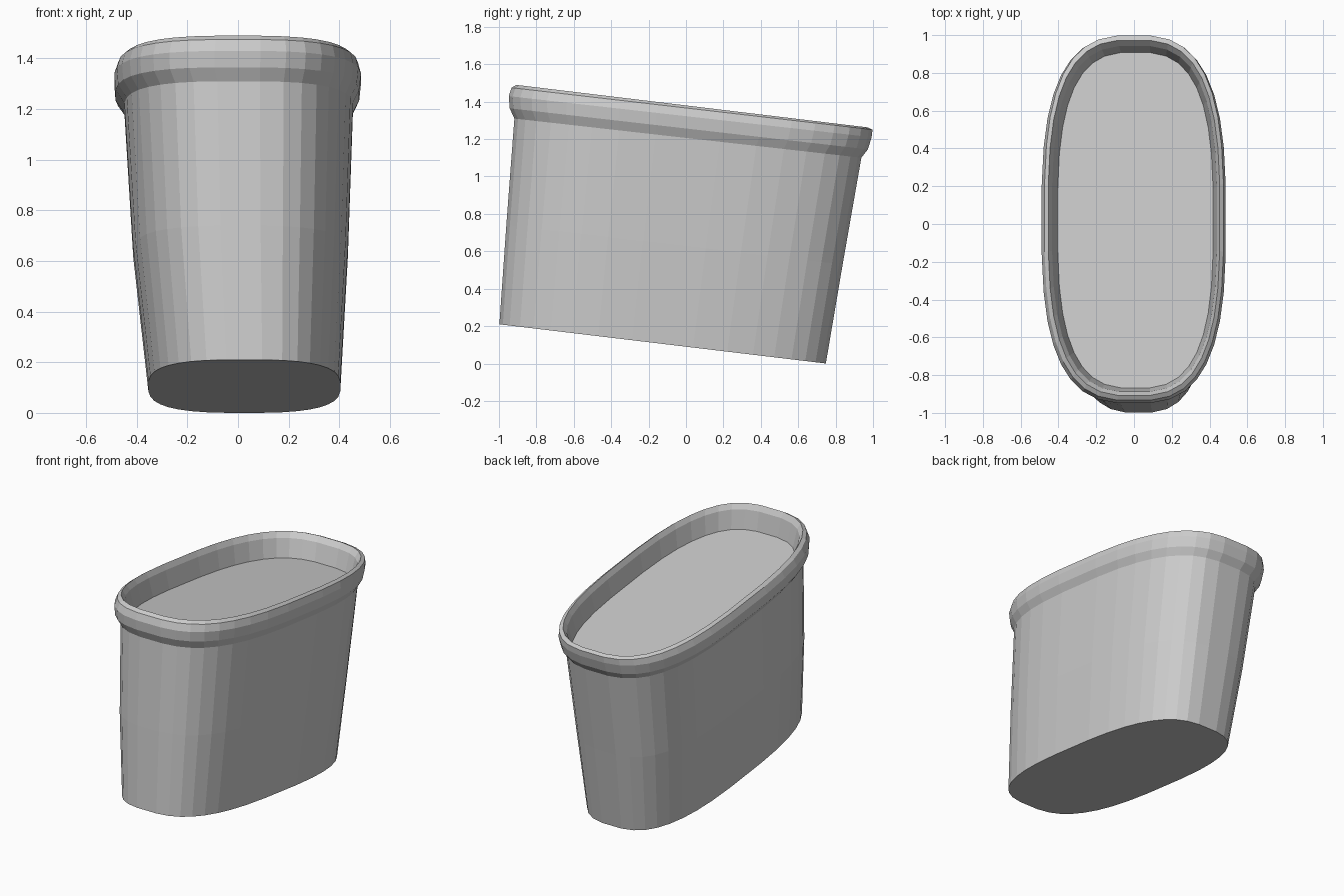
import bpy, bmesh, math

if "Cube" in bpy.data.objects:
    bpy.data.objects.remove(bpy.data.objects["Cube"])

SIDES = 36


def ring(x0, x1, y0, y1, z0, z1, n=2.9):
    """Rounded oblong loop, sloping from z0 at the front to z1 at the back."""
    pts = []
    for i in range(SIDES):
        a = 2 * math.pi * (i + 0.5) / SIDES
        c, s = math.cos(a), math.sin(a)
        u = math.copysign(abs(c) ** (2 / n), c)
        v = math.copysign(abs(s) ** (2 / n), s)
        pts.append(((x0 + x1) / 2 + u * (x1 - x0) / 2,
                    (y0 + y1) / 2 + v * (y1 - y0) / 2,
                    (z0 + z1) / 2 + v * (z1 - z0) / 2))
    return pts


def loft(name, rings, cap_start=False, cap_end=False):
    bm = bmesh.new()
    loops = [[bm.verts.new(p) for p in ring(*r)] for r in rings]
    for lo, hi in zip(loops, loops[1:]):
        for i in range(SIDES):
            j = (i + 1) % SIDES
            bm.faces.new((lo[i], lo[j], hi[j], hi[i]))
    if cap_start:
        bm.faces.new(loops[0][::-1])
    if cap_end:
        bm.faces.new(loops[-1])
    me = bpy.data.meshes.new(name)
    bm.to_mesh(me)
    bm.free()
    ob = bpy.data.objects.new(name, me)
    bpy.context.collection.objects.link(ob)
    return ob


# Tapered body with a slanted base
neck = (-0.45, 0.455, -0.92, 0.94, 1.31, 1.10)
loft("tub_body", [
    (-0.355, 0.405, -1.00, 0.75, 0.21, 0.00),
    (-0.415, 0.435, -0.963, 0.84, 0.74, 0.53),
    neck,
], cap_start=True)

# Overhanging rim, inner lip and sunken top surface
loft("rim_and_sunken_top", [
    neck,
    (-0.485, 0.48, -0.945, 0.975, 1.365, 1.145),
    (-0.49, 0.487, -0.95, 0.995, 1.43, 1.21),
    (-0.475, 0.475, -0.935, 1.00, 1.475, 1.25),
    (-0.455, 0.455, -0.91, 0.975, 1.49, 1.262),
    (-0.435, 0.44, -0.89, 0.945, 1.455, 1.23),
    (-0.405, 0.42, -0.87, 0.91, 1.33, 1.115),
], cap_end=True)
